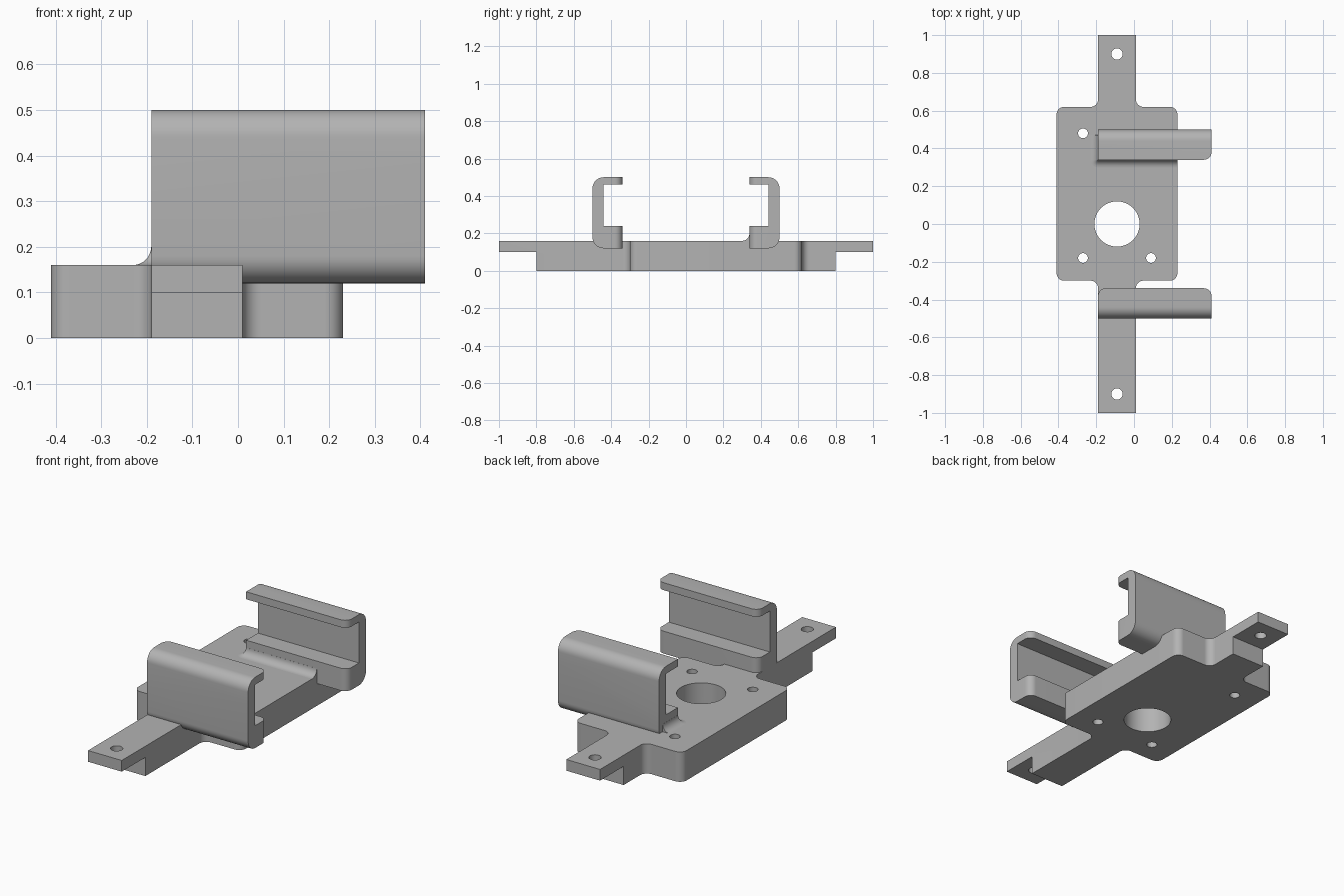
import bpy, bmesh
from math import sin, cos, pi, radians
from mathutils import Vector

if "Cube" in bpy.data.objects:
    bpy.data.objects.remove(bpy.data.objects["Cube"])

grey = bpy.data.materials.new("plain grey")
grey.use_nodes = True
grey.diffuse_color = (0.45, 0.45, 0.45, 1)
grey.node_tree.nodes["Principled BSDF"].inputs["Base Color"].default_value = grey.diffuse_color


def rounded(corners, steps=10):
    """Turn (x, y, radius) right-angle corners into an outline."""
    out = []
    for i, (x, y, r) in enumerate(corners):
        p = Vector((x, y))
        if not r:
            out.append(p)
            continue
        u = (Vector(corners[i - 1][:2]) - p).normalized() * r
        v = (Vector(corners[(i + 1) % len(corners)][:2]) - p).normalized() * r
        for k in range(steps + 1):
            a = k / steps * pi / 2
            out.append(p + (u + v) - u * sin(a) - v * cos(a))
    return out


def loft(name, rings):
    """Skin a stack of matching closed rings and cap both ends."""
    bm = bmesh.new()
    rows = [[bm.verts.new(p) for p in ring] for ring in rings]
    n = len(rows[0])
    for a, b in zip(rows, rows[1:]):
        for i in range(n):
            j = (i + 1) % n
            bm.faces.new((a[i], a[j], b[j], b[i]))
    bm.faces.new(rows[0])
    bm.faces.new(rows[-1])
    bmesh.ops.recalc_face_normals(bm, faces=bm.faces)
    mesh = bpy.data.meshes.new(name)
    bm.to_mesh(mesh)
    bm.free()
    mesh.materials.append(grey)
    obj = bpy.data.objects.new(name, mesh)
    bpy.context.collection.objects.link(obj)
    return obj


def prism(name, outline, z0, z1):
    return loft(name, [[(x, y, z) for x, y in outline] for z in (z0, z1)])


def select(obj):
    bpy.ops.object.select_all(action='DESELECT')
    obj.select_set(True)
    bpy.context.view_layer.objects.active = obj


def combine(obj, tool, operation):
    mod = obj.modifiers.new("cut", 'BOOLEAN')
    mod.object, mod.operation, mod.solver = tool, operation, 'EXACT'
    select(obj)
    bpy.ops.object.modifier_apply(modifier=mod.name)
    bpy.data.objects.remove(tool)


def smooth(obj):
    select(obj)
    bpy.ops.object.shade_smooth_by_angle(angle=radians(30))


def circle(x, y, r, n=40):
    return [(x + r * cos(2 * pi * i / n), y + r * sin(2 * pi * i / n)) for i in range(n)]


TOP, R = 0.16, 0.04
LEFT, RIGHT, FRONT, BACK = -0.41, 0.23, -0.30, 0.62   # plate
ARM0, ARM1, MID = -0.19, 0.01, -0.09                  # mounting arms
CLIP_END = 0.41

# Base plate with an arm at each end
base = prism("base_plate", rounded([
    (ARM0, -1, 0), (ARM1, -1, 0), (ARM1, FRONT, R), (RIGHT, FRONT, R),
    (RIGHT, BACK, R), (ARM1, BACK, R), (ARM1, 1, 0), (ARM0, 1, 0),
    (ARM0, BACK, R), (LEFT, BACK, R), (LEFT, FRONT, R), (ARM0, FRONT, R)]), 0, TOP)

# Steps under the arm tips
for s in (-1, 1):
    step = [(-0.5, 0.8 * s), (0.5, 0.8 * s), (0.5, 1.2 * s), (-0.5, 1.2 * s)]
    combine(base, prism("step_cutter", step, -0.1, 0.10), 'DIFFERENCE')

# Centre bore, plate screw holes and arm screw holes
for x, y, r in ((MID, 0, 0.12), (-0.27, 0.48, 0.026), (-0.27, -0.18, 0.026),
                (0.09, -0.18, 0.026), (MID, 0.9, 0.03), (MID, -0.9, 0.03)):
    combine(base, prism("hole_cutter", circle(x, y, r), -0.1, 0.3), 'DIFFERENCE')
smooth(base)

# Two C-shaped clips, mirrored front to back
profile = rounded([(0.34, 0.12, 0), (0.50, 0.12, 0.06), (0.50, 0.50, 0.06), (0.34, 0.50, 0),
                   (0.34, 0.46, 0), (0.44, 0.46, 0), (0.44, 0.24, 0), (0.34, 0.24, 0)])
for name, s, inner_r in (("front_clip", -1, R), ("back_clip", 1, 0)):
    clip = loft(name, [[(x, s * y, z) for y, z in profile] for x in (ARM0, CLIP_END)])
    plan = rounded([(ARM0, 0.34 * s, inner_r), (CLIP_END, 0.34 * s, R),
                    (CLIP_END, 0.6 * s, 0), (ARM0, 0.6 * s, 0)])
    combine(clip, prism("corner_cutter", plan, 0, 0.7), 'INTERSECT')
    smooth(clip)

# Concave fillet where the back clip meets the plate
rings = []
for k in range(9):
    a = k / 8 * pi / 2
    d = R * (1 - sin(a)) + 0.0005
    z = TOP + R * (1 - cos(a))
    corner = [(ARM0 - d * cos(t * pi / 12), 0.34 - d * sin(t * pi / 12)) for t in range(7)]
    ring = [(ARM0 - d, 0.47)] + corner + [(RIGHT, 0.34 - d), (RIGHT, 0.36), (-0.17, 0.36), (-0.17, 0.47)]
    rings.append([(x, y, z) for x, y in ring])
smooth(loft("clip_fillet", rings))
